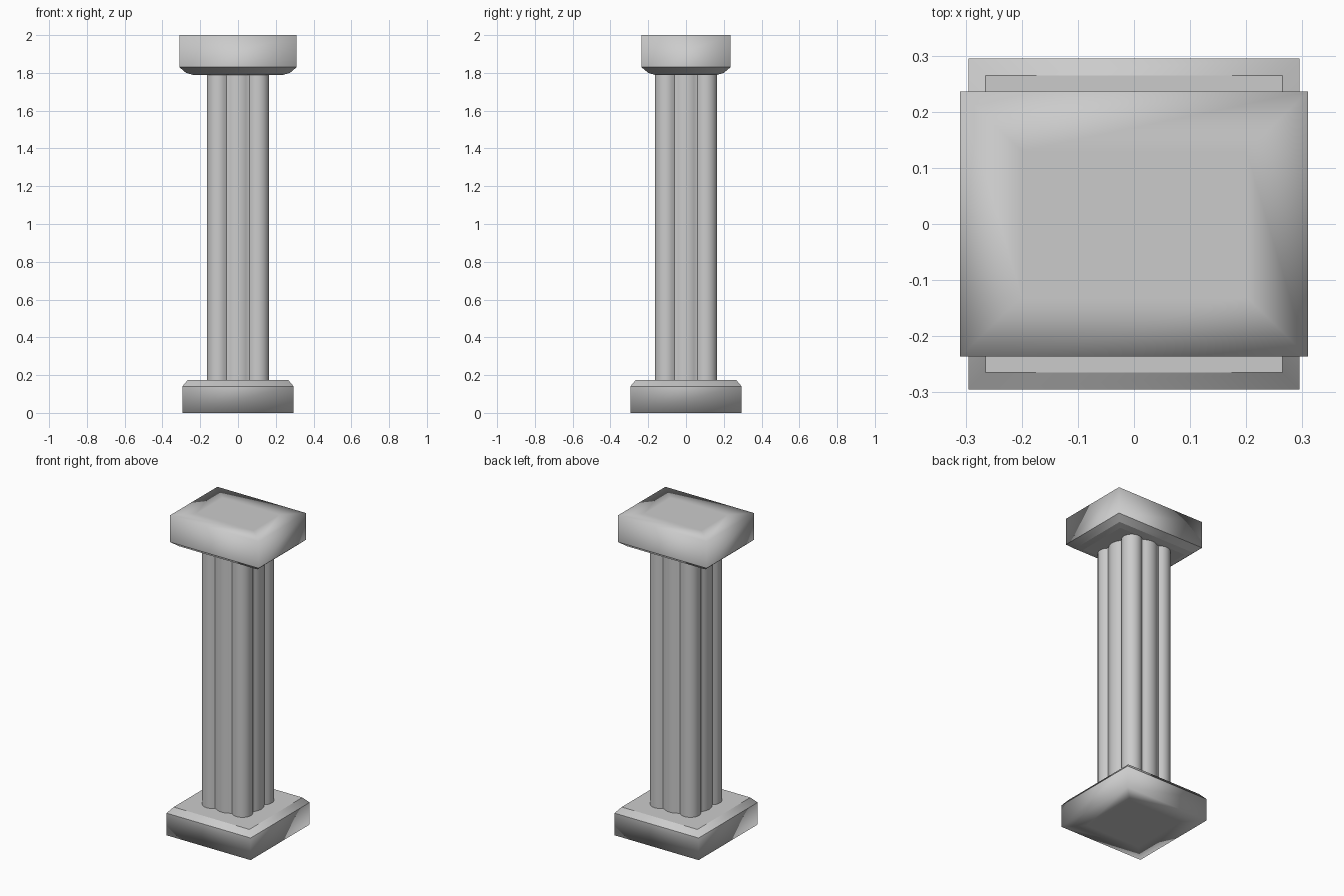
import bpy, bmesh
from math import sin, cos, pi, sqrt, radians

if "Cube" in bpy.data.objects:
    bpy.data.objects.remove(bpy.data.objects["Cube"])


def finish(name, bm):
    bmesh.ops.recalc_face_normals(bm, faces=bm.faces)
    for f in bm.faces:
        f.smooth = True
    me = bpy.data.meshes.new(name)
    bm.to_mesh(me)
    bm.free()
    ob = bpy.data.objects.new(name, me)
    bpy.context.collection.objects.link(ob)
    return ob


def loft(name, rings, sharp):
    """Skin closed rings of points, cap both ends, crease the listed rings."""
    bm = bmesh.new()
    loops = [[bm.verts.new(p) for p in ring] for ring in rings]
    n = len(loops[0])
    for a, b in zip(loops, loops[1:]):
        for i in range(n):
            j = (i + 1) % n
            bm.faces.new((a[i], a[j], b[j], b[i]))
    bm.faces.new(loops[0])
    bm.faces.new(loops[-1])
    for k in sharp:
        for i in range(n):
            bm.edges.get((loops[k][i], loops[k][(i + 1) % n])).smooth = False
    return finish(name, bm)


def rect(hx, hy, z):
    return [(-hx, -hy, z), (hx, -hy, z), (hx, hy, z), (-hx, hy, z)]


# Square base: softly shaded block with a chamfered top
loft("base", [rect(0.19, 0.19, 0), rect(0.295, 0.295, 0),
              rect(0.295, 0.295, 0.14), rect(0.265, 0.265, 0.175)], [2, 3])

# Oblong capital: chamfered underside, softly shaded top
loft("capital", [rect(0.24, 0.165, 1.79), rect(0.275, 0.2, 1.80),
                 rect(0.31, 0.236, 1.83), rect(0.31, 0.236, 2.0),
                 rect(0.2, 0.13, 2.0)], [0, 1, 2])

# Shaft: shallow fluted square made of corner and side lobes
lobes = []
for q in range(4):
    for d, turn, r in ((0.148, pi / 4, 0.06), (0.08, 0, 0.084)):
        a = q * pi / 2 + turn
        lobes.append((d * cos(a), d * sin(a), r))


def reach(t):
    best = 0
    for x, y, r in lobes:
        along = x * cos(t) + y * sin(t)
        h = r * r - (x * x + y * y - along * along)
        if h >= 0:
            best = max(best, along + sqrt(h))
    return best


N = 96
section = [(reach(2 * pi * i / N) * cos(2 * pi * i / N),
            reach(2 * pi * i / N) * sin(2 * pi * i / N)) for i in range(N)]
shaft = loft("shaft", [[(x, y, z) for x, y in section] for z in (0.172, 1.793)], [0, 1])
bpy.context.view_layer.objects.active = shaft
shaft.select_set(True)
bpy.ops.object.shade_smooth_by_angle(angle=radians(35))
